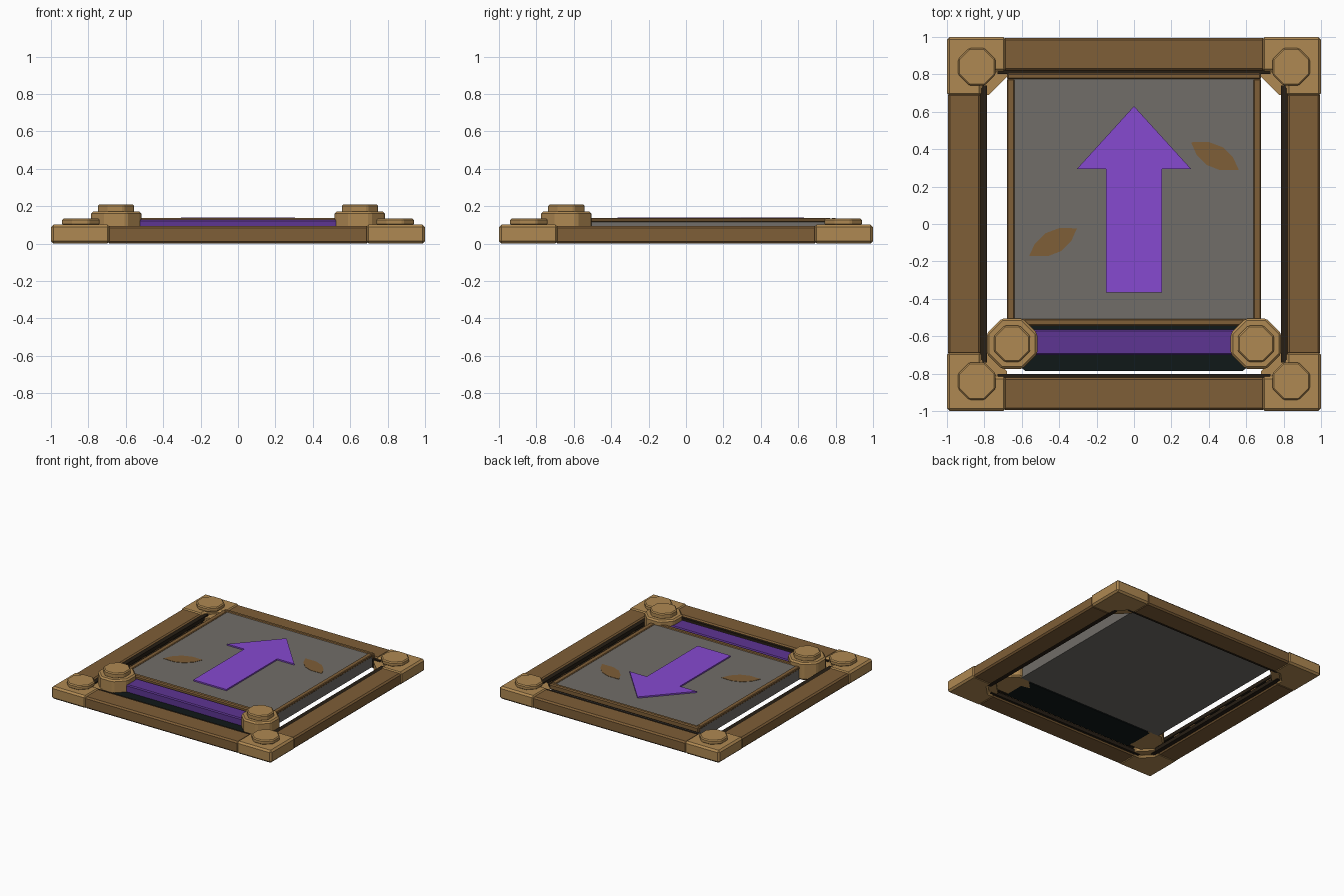
import bpy, bmesh, math
from math import pi, cos, sin

if "Cube" in bpy.data.objects:
    bpy.data.objects.remove(bpy.data.objects["Cube"])


def material(name, rgb):
    m = bpy.data.materials.new(name)
    m.diffuse_color = (*rgb, 1)
    m.use_nodes = True
    m.node_tree.nodes["Principled BSDF"].inputs["Base Color"].default_value = m.diffuse_color
    return m


WOOD = material("wood", (0.21, 0.112, 0.038))
LIGHT = material("light_wood", (0.43, 0.25, 0.085))
DARK = material("dark_wood", (0.02, 0.013, 0.007))
STONE = material("stone", (0.165, 0.155, 0.14))
PURPLE = material("purple", (0.24, 0.067, 0.63))
DEEP = material("deep_purple", (0.11, 0.035, 0.29))
BLACK = material("black", (0.005, 0.009, 0.009))


def prism(name, pts, z0, z1, mat, bevel=0.0):
    """Extrude an outline from z0 to z1, with optional bevelled edges."""
    bm = bmesh.new()
    face = bm.faces.new([bm.verts.new((x, y, z0)) for x, y in pts])
    top = bmesh.ops.extrude_face_region(bm, geom=[face])
    verts = [v for v in top["geom"] if isinstance(v, bmesh.types.BMVert)]
    bmesh.ops.translate(bm, verts=verts, vec=(0, 0, z1 - z0))
    bmesh.ops.recalc_face_normals(bm, faces=bm.faces)
    me = bpy.data.meshes.new(name)
    bm.to_mesh(me)
    bm.free()
    me.materials.append(mat)
    ob = bpy.data.objects.new(name, me)
    bpy.context.collection.objects.link(ob)
    if bevel:
        mod = ob.modifiers.new("bevel", 'BEVEL')
        mod.width = bevel
        mod.segments = 1
    return ob


def box(name, x0, x1, y0, y1, z0, z1, mat, bevel=0.0):
    return prism(name, [(x0, y0), (x1, y0), (x1, y1), (x0, y1)], z0, z1, mat, bevel)


def octagon(name, cx, cy, apothem, z0, z1, mat, bevel=0.0):
    r = apothem / cos(pi / 8)
    pts = [(cx + r * cos(pi / 8 + i * pi / 4), cy + r * sin(pi / 8 + i * pi / 4)) for i in range(8)]
    return prism(name, pts, z0, z1, mat, bevel)


# Frame bars, with a dark rail along each inner wall
for s, side in ((-1, "a"), (1, "b")):
    lo, hi = sorted((s * 0.995, s * 0.82))
    box("side_bar_" + side, lo, hi, -0.7, 0.7, 0, 0.095, WOOD, 0.012)
    box("cross_bar_" + side, -0.7, 0.7, lo, hi, 0, 0.095, WOOD, 0.012)
    for low, high, nm in ((0.01, 0.04, "lower"), (0.055, 0.085, "upper")):
        lo, hi = sorted((s * 0.83, s * 0.787))
        box(f"side_rail_{nm}_{side}", lo, hi, -0.74, 0.74, low, high, DARK)
        lo, hi = sorted((s * 0.83, s * 0.802))
        box(f"cross_rail_{nm}_{side}", -0.73, 0.73, lo, hi, low, high, DARK)
    # Small pegs joining the two side rails
    for i in range(8):
        y = -0.63 + i * 0.18
        lo, hi = sorted((s * 0.83, s * 0.795))
        box(f"rail_peg_{side}_{i}", lo, hi, y - 0.03, y + 0.03, 0.035, 0.06, WOOD)

# Corner blocks with an inner diagonal, brace and octagonal stud
corner = [(1, 1), (0.685, 1), (0.685, 0.815), (0.74, 0.815), (0.815, 0.74), (0.815, 0.685), (1, 0.685)]
brace = [(0.83, 0.83), (0.68, 0.83), (0.68, 0.785), (0.775, 0.69), (0.83, 0.69)]
for sx in (-1, 1):
    for sy in (-1, 1):
        prism("corner_block", [(sx * x, sy * y) for x, y in corner], 0, 0.102, LIGHT, 0.014)
        prism("corner_brace", [(sx * x, sy * y) for x, y in brace], 0.015, 0.075, LIGHT)
        octagon("corner_stud", sx * 0.84, sy * 0.84, 0.1, 0.098, 0.135, LIGHT, 0.008)

# Central stone panel and its thin wooden trim
box("panel", -0.675, 0.675, -0.52, 0.785, 0.03, 0.13, STONE)
for s in (-1, 1):
    lo, hi = sorted((s * 0.64, s * 0.68))
    box("side_trim", lo, hi, -0.52, 0.775, 0.115, 0.136, WOOD, 0.005)
box("back_trim", -0.68, 0.68, 0.772, 0.808, 0.09, 0.136, WOOD, 0.008)
box("front_trim", -0.64, 0.64, -0.545, -0.505, 0.09, 0.136, WOOD, 0.008)

# Front roller housing: dark tray, purple bar and two octagonal posts
prism("tray", [(-0.6, -0.77), (-0.58, -0.787), (0.58, -0.787), (0.6, -0.77), (0.6, -0.53), (-0.6, -0.53)],
      0.03, 0.07, BLACK)
box("purple_bar", -0.54, 0.54, -0.7, -0.565, 0.06, 0.128, DEEP, 0.008)
for s in (-1, 1):
    octagon("post", s * 0.652, -0.64, 0.135, 0.03, 0.172, LIGHT, 0.012)
    octagon("post_cap", s * 0.652, -0.64, 0.097, 0.165, 0.21, LIGHT, 0.008)

# Arrow inlay
prism("arrow", [(0, 0.63), (-0.305, 0.295), (-0.15, 0.295), (-0.15, -0.365),
                (0.15, -0.365), (0.15, 0.295), (0.305, 0.295)], 0.12, 0.141, PURPLE)

# Two leaf inlays, the second a mirrored copy
leaf = [(-0.56, -0.17), (-0.46, -0.172), (-0.39, -0.145), (-0.335, -0.09),
        (-0.305, -0.023), (-0.40, -0.022), (-0.475, -0.05), (-0.53, -0.105)]
prism("leaf_left", leaf, 0.12, 0.1325, WOOD)
prism("leaf_right", [(-x, y + 0.46) for x, y in leaf], 0.12, 0.1325, WOOD)
